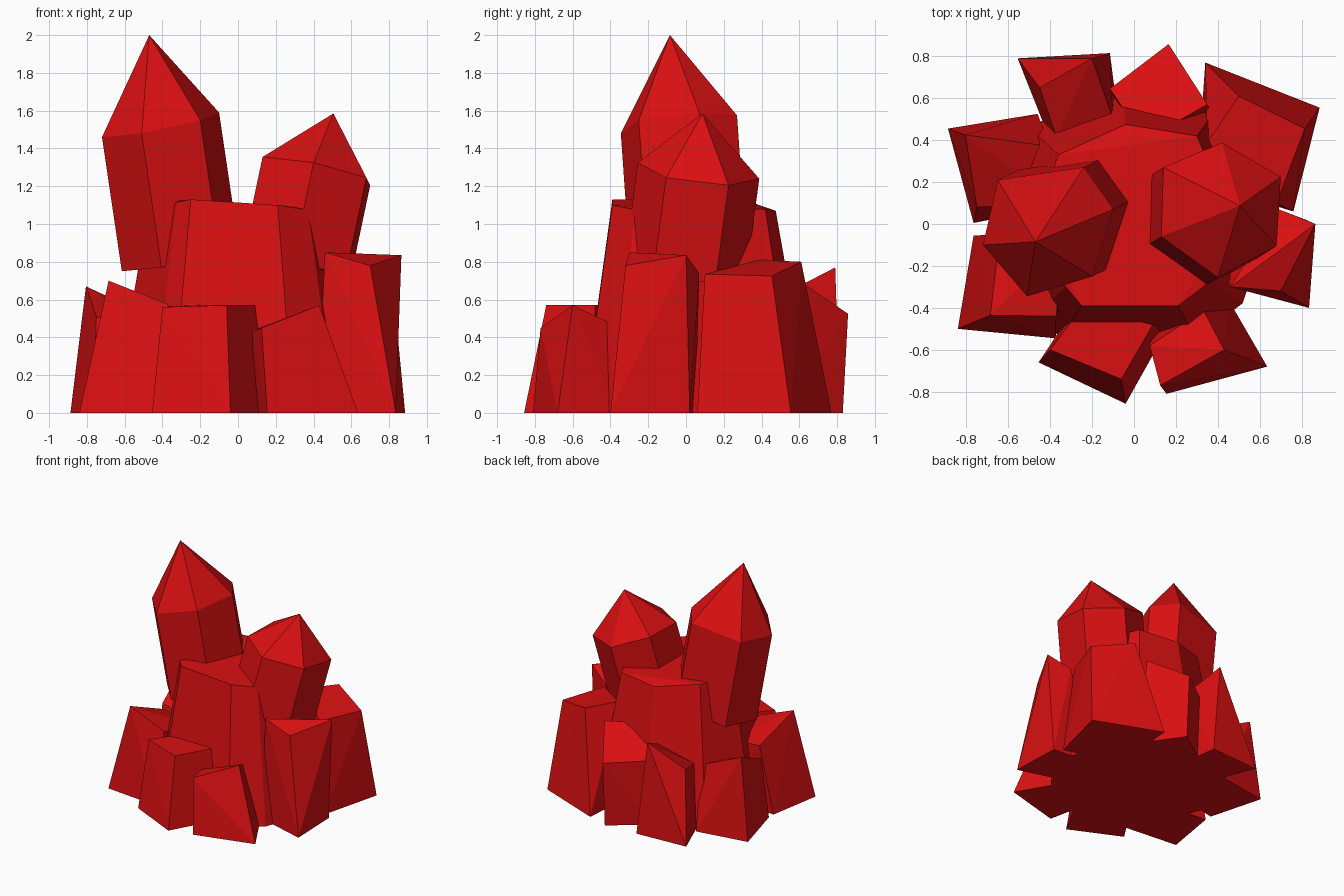
import bpy, bmesh, math
from mathutils import Vector

red = bpy.data.materials.new("crystal_red")
red.diffuse_color = (0.70, 0.005, 0.006, 1)


def hull(name, points):
    """Flat-faced convex stone wrapped around a few corner points."""
    bm = bmesh.new()
    for p in points:
        bm.verts.new(p)
    res = bmesh.ops.convex_hull(bm, input=bm.verts)
    loose = [v for v in bm.verts if not v.link_faces]
    bmesh.ops.delete(bm, geom=loose, context='VERTS')
    bmesh.ops.dissolve_limit(bm, angle_limit=math.radians(1.5),
                             verts=bm.verts, edges=bm.edges)
    bmesh.ops.recalc_face_normals(bm, faces=bm.faces)
    mesh = bpy.data.meshes.new(name)
    bm.to_mesh(mesh)
    bm.free()
    mesh.materials.append(red)
    ob = bpy.data.objects.new(name, mesh)
    bpy.context.collection.objects.link(ob)


def rock(name, base, top):
    """Tapered block: ground outline plus slanted top corners."""
    hull(name, [(x, y, 0) for x, y in base] + top)


def crystal(name, apex, ring, axis):
    """Pointed prism: the shoulder ring is swept down along a leaning axis."""
    ring = [Vector(p) for p in ring]
    hull(name, ring + [p + Vector(axis) for p in ring] + [Vector(apex)])


# Large central block, flaring toward the ground
top = [(-.25, -.39, 1.13), (.21, -.39, 1.10), (.37, -.27, 1.075), (.47, .02, 1.07),
       (.30, .42, 1.08), (-.04, .475, 1.07), (-.36, .33, 1.12), (-.47, .05, 1.11),
       (-.325, -.30, 1.115)]
rock("central_rock", [(x * 1.4, y * 1.4) for x, y, z in top], top)

# Two leaning pointed crystals
crystal("tall_crystal", (-.47, -.085, 2.0),
        [(-.10, .07, 1.59), (-.24, .27, 1.575), (-.65, .21, 1.50),
         (-.72, -.10, 1.46), (-.51, -.345, 1.48), (-.20, -.25, 1.55)],
        (.105, .05, -.71))
crystal("short_crystal", (.505, .087, 1.585),
        [(.40, -.255, 1.325), (.68, -.105, 1.245), (.70, .225, 1.205),
         (.42, .388, 1.24), (.14, .27, 1.355), (.13, -.06, 1.355)],
        (-.11, -.07, -.52))

# Ring of small blocks around the foot
rock("front_left_block",
     [(-.455, -.66), (-.04, -.857), (.16, -.50), (-.25, -.35)],
     [(-.40, -.60, .56), (-.06, -.74, .57), (.09, -.48, .57), (-.25, -.40, .57)])
rock("front_right_block",
     [(.155, -.81), (.635, -.68), (.45, -.36), (.09, -.50)],
     [(.125, -.77, .45), (.43, -.60, .57), (.33, -.41, .48), (.075, -.58, .435)])
rock("right_block",
     [(.835, -.40), (.82, .02), (.45, .05), (.42, -.28)],
     [(.865, 0, .835), (.70, -.32, .78), (.46, -.30, .85), (.69, .07, .74)])
rock("back_right_block",
     [(.885, .555), (.34, .77), (.76, .06), (.30, .20)],
     [(.50, .61, .80), (.815, .455, .725), (.68, .10, .735), (.35, .39, .81)])
rock("back_block",
     [(.165, .83), (-.115, .63), (.38, .52), (.05, .35)],
     [(.165, .858, .525), (-.115, .645, .54), (.35, .57, .72), (.05, .40, .72)])
rock("back_left_block",
     [(-.555, .79), (-.115, .815), (-.09, .62), (-.40, .40)],
     [(-.20, .79, .77), (-.45, .65, .56), (-.37, .415, .50), (-.10, .50, .62)])
rock("left_back_block",
     [(-.887, .455), (-.46, .525), (-.765, .005), (-.30, .10)],
     [(-.805, .425, .67), (-.40, .37, .48), (-.75, .08, .51), (-.35, .10, .40)])
rock("left_front_block",
     [(-.84, -.50), (-.375, -.545), (-.765, -.055), (-.30, -.10)],
     [(-.685, -.435, .70), (-.37, -.44, .575), (-.64, -.05, .54), (-.35, -.10, .50)])
